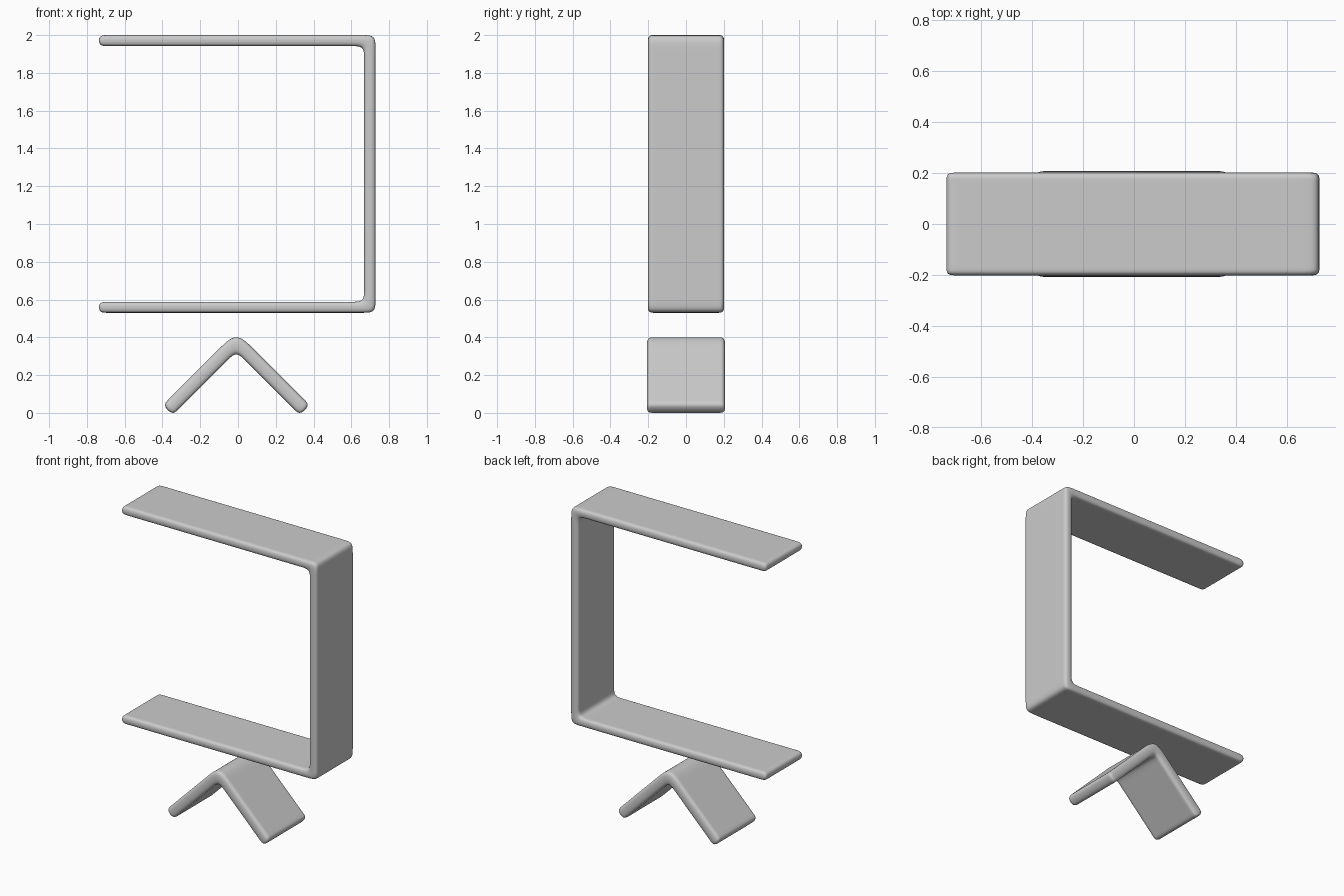
import bpy

cube = bpy.data.objects.get("Cube")
if cube:
    bpy.data.objects.remove(cube, do_unlink=True)

grey = bpy.data.materials.new("plain_grey")
grey.use_nodes = True
grey.diffuse_color = (0.6, 0.6, 0.6, 1)
grey.node_tree.nodes["Principled BSDF"].inputs["Base Color"].default_value = (0.6, 0.6, 0.6, 1)


def bent_strip(name, sections, half_depth):
    """Soft bent plate: (outer, inner) x-z pairs along the bend, swept over y."""
    steps = [half_depth, half_depth - 0.035, half_depth - 0.08]
    ys = [-s for s in steps] + steps[::-1]
    n, rows = len(sections), len(ys)
    verts = [(p[0], y, p[1]) for pair in sections for y in ys for p in pair]

    def vid(section, row, side):
        return (section * rows + row) * 2 + side

    faces = []
    for i in range(n - 1):
        for j in range(rows - 1):
            for s in (0, 1):
                quad = [vid(i, j, s), vid(i + 1, j, s), vid(i + 1, j + 1, s), vid(i, j + 1, s)]
                faces.append(quad[::-1] if s else quad)
        for j in (0, rows - 1):
            quad = [vid(i, j, 0), vid(i, j, 1), vid(i + 1, j, 1), vid(i + 1, j, 0)]
            faces.append(quad[::-1] if j else quad)
    for j in range(rows - 1):
        for i in (0, n - 1):
            quad = [vid(i, j, 0), vid(i, j + 1, 0), vid(i, j + 1, 1), vid(i, j, 1)]
            faces.append(quad[::-1] if i else quad)

    mesh = bpy.data.meshes.new(name)
    mesh.from_pydata(verts, [], faces)
    mesh.materials.append(grey)
    obj = bpy.data.objects.new(name, mesh)
    bpy.context.collection.objects.link(obj)
    # Consistent outward normals, then soft rounding
    bpy.context.view_layer.objects.active = obj
    obj.select_set(True)
    bpy.ops.object.mode_set(mode='EDIT')
    bpy.ops.mesh.select_all(action='SELECT')
    bpy.ops.mesh.normals_make_consistent(inside=False)
    bpy.ops.object.mode_set(mode='OBJECT')
    bpy.ops.object.shade_smooth()
    obj.select_set(False)
    sub = obj.modifiers.new("rounding", 'SUBSURF')
    sub.levels = sub.render_levels = 3
    return obj


# Square bracket: upper half, then the same half flipped about its middle height
mid, top, under = 1.265, 2.0, 1.942
out_x, in_x = 0.728, 0.668
upper = [((x, top), (x, under)) for x in (-0.738, -0.69, -0.61, 0.5)]
upper += [
    ((0.66, top), (0.6, under)),
    ((out_x, top), (in_x, under)),
    ((out_x, 1.93), (in_x, 1.875)),
    ((out_x, 1.78), (in_x, 1.78)),
]
lower = [tuple((x, 2 * mid - z) for x, z in pair) for pair in reversed(upper)]
bent_strip("square_bracket", upper + lower, 0.203)

# Chevron foot: one arm from tip to apex, then mirrored
centre, outer_top, inner_top = -0.009, 0.43, 0.325
arm = [(0.39, 0.3375), (0.36, 0.3075), (0.31, 0.2575), (0.17, 0.13), (0.09, 0.045)]
left = [((centre - a, outer_top - a), (centre - b, inner_top - b)) for a, b in arm]
right = [((centre + a, outer_top - a), (centre + b, inner_top - b)) for a, b in reversed(arm)]
apex = [((centre, outer_top), (centre, inner_top))]
bent_strip("chevron_foot", left + apex + right, 0.209)
